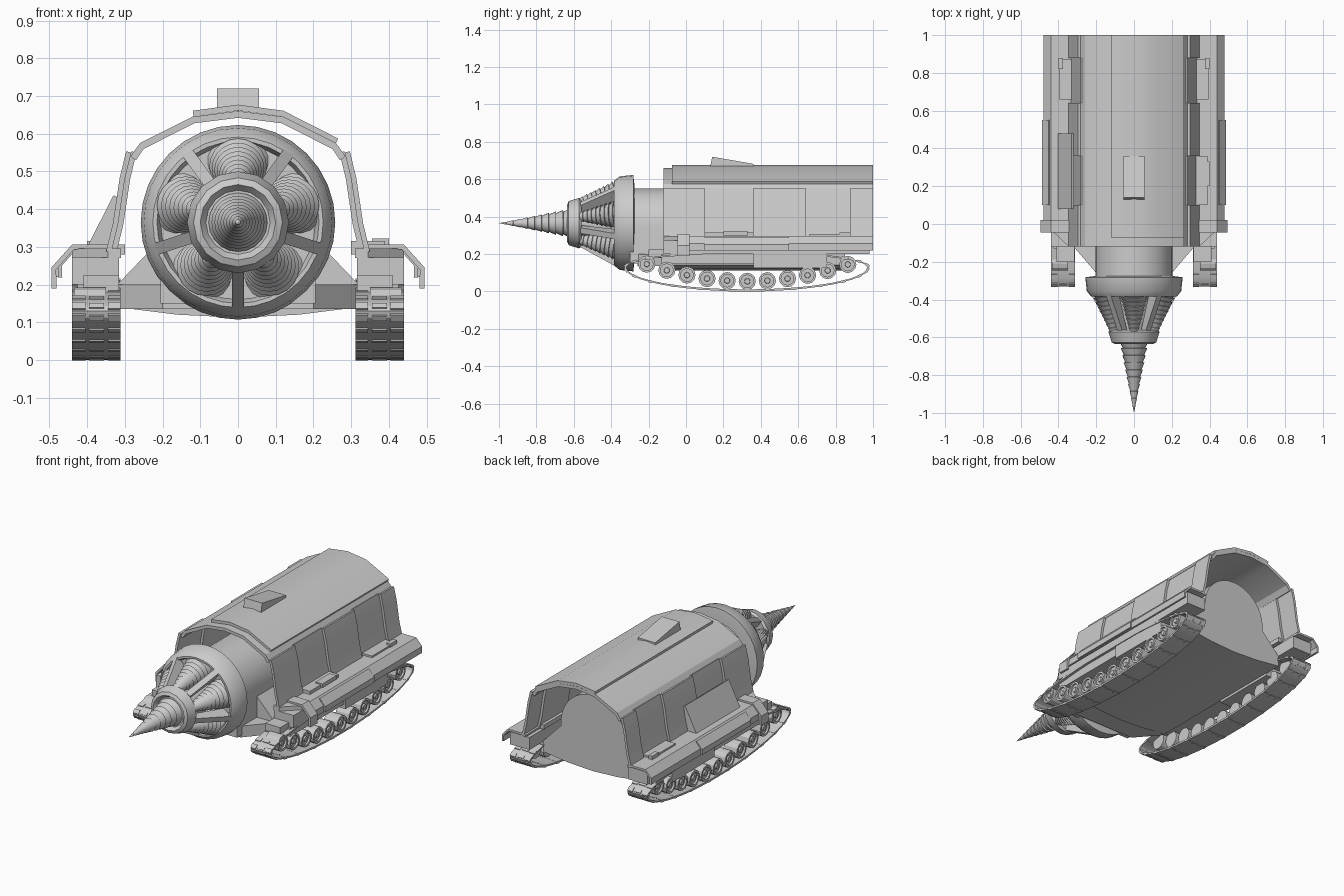
import bpy, bmesh, math
from mathutils import Vector, Matrix

cube = bpy.data.objects.get("Cube")
if cube:
    bpy.data.objects.remove(cube)

steel = bpy.data.materials.new("steel_grey")
steel.use_nodes = True
GREY = (0.6, 0.6, 0.6, 1)
steel.diffuse_color = GREY
steel.node_tree.nodes["Principled BSDF"].inputs["Base Color"].default_value = GREY
AXIS_Z = 0.365


def finish(name, bm, smooth=None):
    bmesh.ops.recalc_face_normals(bm, faces=bm.faces)
    me = bpy.data.meshes.new(name)
    bm.to_mesh(me)
    bm.free()
    me.materials.append(steel)
    ob = bpy.data.objects.new(name, me)
    bpy.context.collection.objects.link(ob)
    if smooth:
        bpy.ops.object.select_all(action='DESELECT')
        ob.select_set(True)
        bpy.context.view_layer.objects.active = ob
        bpy.ops.object.shade_smooth_by_angle(angle=math.radians(smooth))
    return ob


def prism(name, pts, a, b, axis="y", smooth=None):
    """Extrude a 2D outline along an axis: (x,z) along y, (y,z) along x, (x,y) along z."""
    place = {"y": lambda p, d: (p[0], d, p[1]),
             "x": lambda p, d: (d, p[0], p[1]),
             "z": lambda p, d: (p[0], p[1], d)}[axis]
    bm = bmesh.new()
    lo = [bm.verts.new(place(p, a)) for p in pts]
    hi = [bm.verts.new(place(p, b)) for p in pts]
    bm.faces.new(lo)
    bm.faces.new(hi[::-1])
    for i in range(len(pts)):
        j = (i + 1) % len(pts)
        bm.faces.new((lo[i], lo[j], hi[j], hi[i]))
    return finish(name, bm, smooth)


def box(name, x0, x1, y0, y1, z0, z1):
    return prism(name, [(x0, z0), (x1, z0), (x1, z1), (x0, z1)], y0, y1)


def sheet(name, pts, t, y0, y1, smooth=None):
    """Bent plate: an open (x,z) line thickened to one side and extruded along y."""
    p = [Vector(q) for q in pts]
    inner = []
    for i, q in enumerate(p):
        d = (p[min(i + 1, len(p) - 1)] - p[max(i - 1, 0)]).normalized()
        inner.append(q + Vector((d.y, -d.x)) * t)
    return prism(name, p + inner[::-1], y0, y1, "y", smooth)


def lathe(name, prof, n, origin, direction, smooth=35):
    """Spin (radius, distance) points about a direction."""
    bm = bmesh.new()
    rings = []
    for r, d in prof:
        if r < 1e-4:
            rings.append([bm.verts.new((0, 0, d))] * n)
        else:
            rings.append([bm.verts.new((r * math.cos(2 * math.pi * k / n),
                                        r * math.sin(2 * math.pi * k / n), d)) for k in range(n)])
    for a, b in zip(rings, rings[1:]):
        for k in range(n):
            m = (k + 1) % n
            f = list(dict.fromkeys((a[k], a[m], b[m], b[k])))
            if len(f) > 2:
                bm.faces.new(f)
    rot = Vector(direction).to_track_quat('Z', 'Y').to_matrix().to_4x4()
    bm.transform(Matrix.Translation(origin) @ rot)
    return finish(name, bm, smooth)


def drill(name, tip, base, radius, r0, steps):
    """Stepped cutting cone."""
    tip, base = Vector(tip), Vector(base)
    length = (base - tip).length
    prof = [(0, 0)]
    for i in range(steps):
        u = (i + 1) / steps
        big = r0 + (radius - r0) * u
        prof += [(big, length * u), (big * 0.86, length * u + 0.002)]
    prof.append((0, length))
    return lathe(name, prof, 20, tip, base - tip)


# Drill head
FWD = (0, 1, 0)
centre = (0, 0, AXIS_Z)
drill("main_drill", (0, -1, AXIS_Z), (0, -0.62, AXIS_Z), 0.078, 0, 10)
lathe("nose_collar", [(0, -.615), (.085, -.615), (.1, -.635), (.118, -.627), (.135, -.572),
                      (.125, -.56), (0, -.56)], 16, centre, FWD)
lathe("head_ring", [(0, -.36), (.205, -.36), (.215, -.385), (.226, -.385), (.25, -.355),
                    (.258, -.282), (.2, -.275), (0, -.275)], 32, centre, FWD)
lathe("head_core", [(.07, -.57), (.1, -.35)], 20, centre, FWD)
for i in range(5):
    a = math.radians(90 + 72 * i)
    out = Vector((math.cos(a), 0, math.sin(a)))
    c = Vector(centre)
    drill("side_drill", c + out * .1 + Vector((0, -.62, 0)), c + out * .152 + Vector((0, -.355, 0)),
          .083, .01, 11)
    strut = prism("head_strut", [(-.565, .085), (-.565, .128), (-.375, .232), (-.36, .16)],
                  -.016, .016, "x")
    strut.matrix_world = Matrix.Translation(centre) @ Matrix.Rotation(math.radians(36 + 72 * i), 4, 'Y')

# Inner hull: arched body over a wide belly
arch = [(.205 * math.cos(math.pi * k / 16), .345 + .205 * math.sin(math.pi * k / 16)) for k in range(17)]
prism("body", arch + [(-.205, .15), (.205, .15)], -.3, .85, "y", 35)
prism("belly", [(-.32, .2), (-.32, .14), (-.16, .12), (0, .112), (.16, .12), (.32, .14), (.32, .2),
                (.205, .32), (-.205, .32)], -.12, .85, "y", 20)
prism("belly_nose", [(-.2, -.26), (.2, -.26), (.32, -.12), (-.32, -.12)], .135, .2, "z")

# Outer shell
cap = [(-.285, .54), (-.26, .575), (-.12, .645), (0, .66), (.12, .645), (.26, .575), (.285, .54)]
sheet("shell_roof", cap, .018, -.12, 1, 25)
sheet("roof_plate", [(-.12, .661), (0, .677), (.12, .661), (.266, .587)], .016, -.075, 1, 25)
prism("roof_hatch", [(.13, .67), (.14, .72), (.36, .682), (.36, .66)], -.056, .056, "x")

wall = [(.336, .285), (.318, .36), (.3, .48), (.283, .55)]
spans = [(-.12, .1, 0), (.1, .36, .014), (.36, .64, 0), (.64, .88, .014), (.88, 1, 0)]
belt_c, belt_a = Vector((.325, .13)), .655


def belt_point(k, n, grow=0):
    """Lens-shaped track loop: deep below, shallow above."""
    a = 2 * math.pi * k / n
    s = math.sin(a)
    depth = .13 if s < 0 else .085
    return (belt_c.x + (belt_a + grow) * math.cos(a), belt_c.y + (depth + grow) * s)


def track_belt(s):
    n = 48
    bm = bmesh.new()
    loops = []
    for grow in (0, -.011):
        for x in (.312, .44):
            loops.append([bm.verts.new((s * x, *belt_point(k, n, grow))) for k in range(n)])
    o0, o1, i0, i1 = loops
    for a, b in ((o0, o1), (o1, i1), (i1, i0), (i0, o0)):
        for k in range(n):
            m = (k + 1) % n
            bm.faces.new((a[k], a[m], b[m], b[k]))
    finish("track_belt", bm, 25)


for s in (1, -1):
    side = "left" if s > 0 else "right"

    def flip(pts):
        return [(s * x, z) for x, z in pts]

    # Side walls with recessed panels
    for y0, y1, inset in spans:
        sheet(side + "_wall", flip([(x - inset, z) for x, z in wall]), .014 * s, y0, y1, 25)
    # Skirt over the track
    skirt = [(.325, .29), (.35, .296), (.44, .296), (.478, .255), (.478, .218)]
    sheet(side + "_skirt", flip(skirt), .012 * s, 0, 1)
    sheet(side + "_front_guard", flip([(.34, .306), (.44, .306), (.495, .245), (.495, .19)]),
          .014 * s, -.045, .02)
    prism(side + "_skirt_corner", flip([(.31, -.12), (.345, -.12), (.44, -.03), (.44, 0), (.31, 0)]),
          .27, .296, "z")
    sheet(side + "_skirt_armour", flip([(.452, .292), (.487, .252), (.487, .22)]), .01 * s, .1, .55)
    # Track housing and sponsons
    for y0, y1, z0, z1, w in ((-.12, .98, .2, .272, .44), (-.13, .36, .15, .2, .425),
                              (.36, .75, .125, .2, .435), (-.2, -.12, .18, .225, .41)):
        box(side + "_track_housing", s * .315, s * w, y0, y1, z0, z1)
    # Skirt-top lockers
    box(side + "_locker", s * .3, s * .395, .66, .87, .28, .306)
    box(side + "_locker_catch", s * .375, s * .4, .82, .88, .29, .316)

    # Belt with raised centre teeth and link edges
    track_belt(s)
    for k in range(24):
        y, z = belt_point(k + .5, 24, -.004)
        y2, z2 = belt_point(k + .6, 24, -.004)
        ang = math.atan2(z2 - z, y2 - y)
        for x0, x1, h in ((.312, .345, .012), (.355, .395, .008), (.405, .44, .012)):
            pad = box(side + "_track_link", s * x0, s * x1, -h, h, -.006, .007)
            pad.matrix_world = Matrix.Translation((0, y, z)) @ Matrix.Rotation(ang, 4, 'X')

    # Road wheels following the belt curve
    for i in range(11):
        y = -.21 + i * .1075
        z = .054 + .092 * abs((y - .33) / .54) ** 2
        lathe(side + "_road_wheel", [(0, .02), (.046, .02), (.046, .105), (.034, .105), (.034, .094),
                                     (.016, .094), (.014, .102), (0, .102)],
              12, (s * .33, y, z), (s, 0, 0), 25)

# Leaning stowage bin on one side, equipment lockers on the other
prism("stowage_bin", [(-.405, .29), (-.33, .437), (-.318, .43), (-.335, .29)], .08, .48)
box("equipment_locker", .3, .39, .1, .36, .28, .315)
box("equipment_lid", .355, .4, .2, .33, .3, .322)
prism("wall_vent", [(-.305, .49), (-.293, .54), (-.275, .54), (-.285, .49)], .44, .54)
